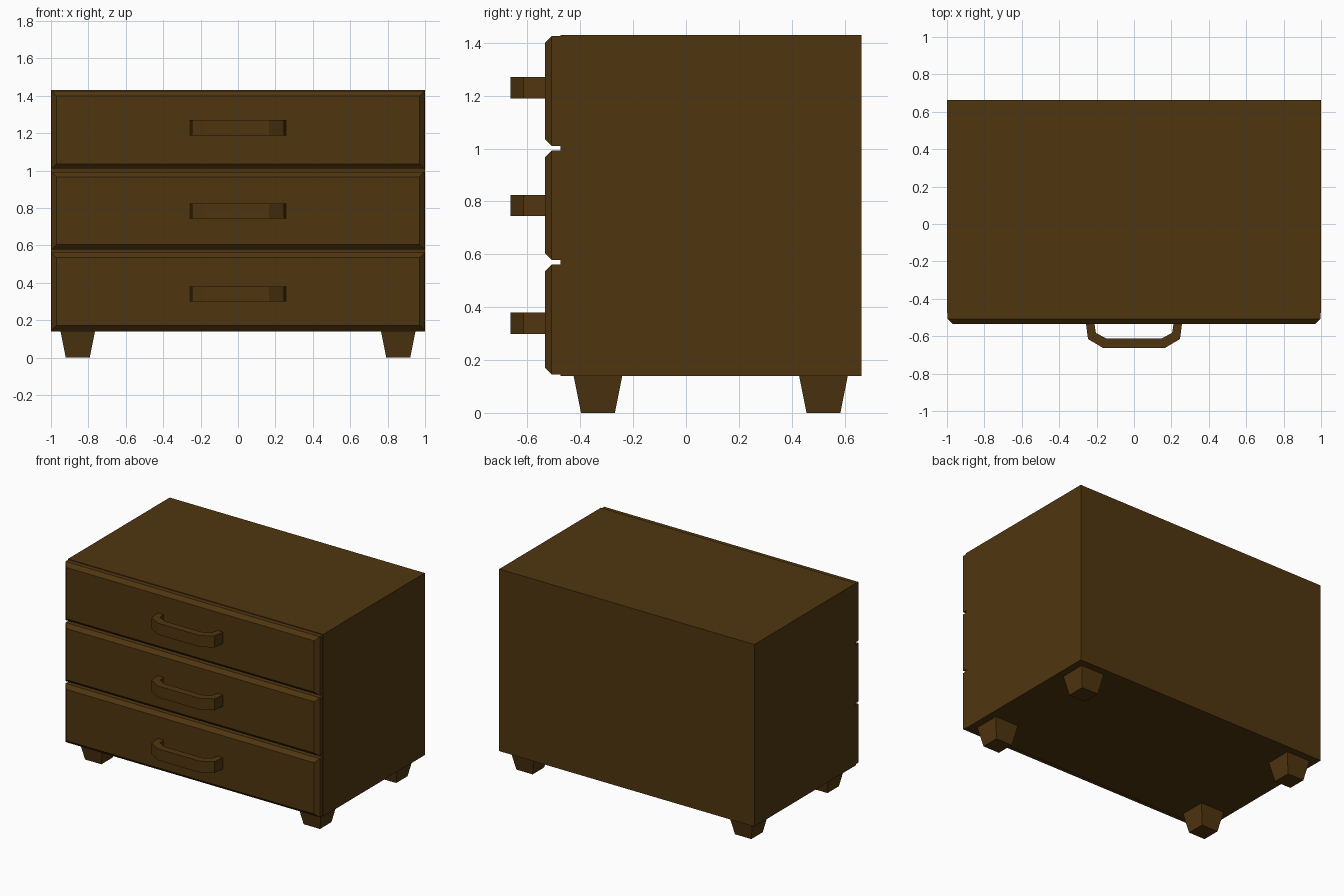
import bpy, bmesh

if "Cube" in bpy.data.objects:
    bpy.data.objects.remove(bpy.data.objects["Cube"])

wood = bpy.data.materials.new("dark_wood")
wood.diffuse_color = (0.08, 0.036, 0.005, 1)
wood.use_nodes = True
wood.node_tree.nodes["Principled BSDF"].inputs["Base Color"].default_value = wood.diffuse_color


def finish(name, bm):
    bmesh.ops.recalc_face_normals(bm, faces=bm.faces)
    mesh = bpy.data.meshes.new(name)
    bm.to_mesh(mesh)
    bm.free()
    mesh.materials.append(wood)
    obj = bpy.data.objects.new(name, mesh)
    bpy.context.collection.objects.link(obj)
    return obj


def loft(name, rings):
    """Closed solid through rings with equal point counts."""
    bm = bmesh.new()
    loops = [[bm.verts.new(p) for p in ring] for ring in rings]
    n = len(loops[0])
    for a, b in zip(loops, loops[1:]):
        for i in range(n):
            j = (i + 1) % n
            bm.faces.new((a[i], a[j], b[j], b[i]))
    bm.faces.new(loops[0])
    bm.faces.new(loops[-1])
    return finish(name, bm)


def rect_xz(x, z0, z1, y):
    return [(-x, y, z0), (x, y, z0), (x, y, z1), (-x, y, z1)]


def square_xy(cx, cy, h, z):
    return [(cx - h, cy - h, z), (cx + h, cy - h, z),
            (cx + h, cy + h, z), (cx - h, cy + h, z)]


# Cabinet body
loft("cabinet_body", [rect_xz(1.0, 0.14, 1.43, -0.475),
                      rect_xz(1.0, 0.14, 1.43, 0.663)])

# Drawer fronts with chamfered face, and their bent handles
outer = [(0.257, -0.53), (0.246, -0.615), (0.165, -0.663)]
inner = [(0.212, -0.53), (0.204, -0.582), (0.148, -0.612)]
path = [(o, i) for o, i in zip(outer, inner)]
path += [((-o[0], o[1]), (-i[0], i[1])) for o, i in reversed(path)]

for k, label in enumerate(("bottom", "middle", "top")):
    z0 = 0.146 + 0.432 * k
    z1 = z0 + 0.415
    b = 0.026
    loft(label + "_drawer_front", [
        rect_xz(0.997, z0, z1, -0.475),
        rect_xz(0.997, z0, z1, -0.508),
        rect_xz(0.997 - b, z0 + b, z1 - b, -0.534)])
    h0 = 0.299 + 0.445 * k
    h1 = h0 + 0.081
    loft(label + "_handle", [
        [(*o, h0), (*i, h0), (*i, h1), (*o, h1)] for o, i in path])

# Tapered feet
for side, cx in (("left", -0.857), ("right", 0.857)):
    for end, cy in (("front", -0.333), ("back", 0.52)):
        loft(f"{end}_{side}_foot", [square_xy(cx, cy, 0.064, 0),
                                    square_xy(cx, cy, 0.092, 0.14)])
